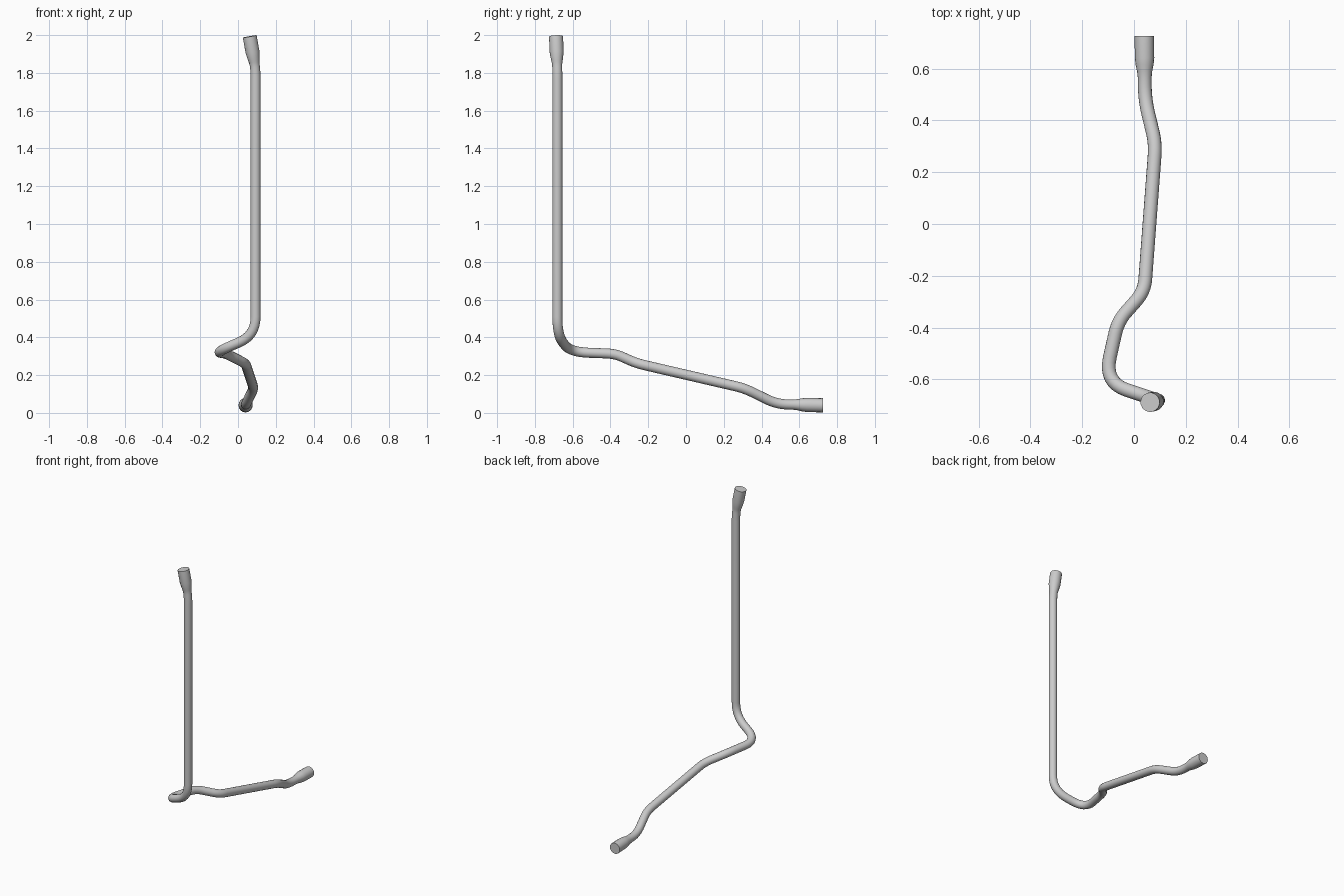
import bpy
from mathutils import Vector

if "Cube" in bpy.data.objects:
    bpy.data.objects.remove(bpy.data.objects["Cube"])

R = 0.0265        # pipe radius
FLARE = 0.0375    # socket radius at both ends

# corner points of the pipe run, with the bend distance at each corner
corners = [
    ((0.062, -0.688, 1.993), 0.0),
    ((0.093, -0.681, 1.82), 0.05),
    ((0.093, -0.681, 0.41), 0.10),
    ((-0.115, -0.612, 0.322), 0.10),
    ((-0.062, -0.375, 0.313), 0.05),
    ((0.040, -0.260, 0.262), 0.05),
    ((0.083, 0.310, 0.130), 0.05),
    ((0.042, 0.480, 0.046), 0.06),
    ((0.040, 0.725, 0.040), 0.0),
]


def rounded_path(items, steps=8):
    """Replace every inner corner with a smooth bend."""
    pts = [Vector(p) for p, _ in items]
    out = [pts[0]]
    for i in range(1, len(pts) - 1):
        p, d = pts[i], items[i][1]
        a = p + (pts[i - 1] - p).normalized() * d
        b = p + (pts[i + 1] - p).normalized() * d
        for k in range(steps + 1):
            t = k / steps
            out.append(a * (1 - t) ** 2 + p * 2 * t * (1 - t) + b * t * t)
    out.append(pts[-1])
    return out


def add_socket_points(path):
    """Insert points where the socket narrows down to the pipe."""
    d = (path[1] - path[0]).normalized()
    return [path[0], path[0] + d * 0.085] + path[1:]


def socket_radius(dist):
    """Full socket radius near an end, tapering to the pipe radius."""
    t = min(max((dist - 0.085) / 0.075, 0), 1)
    t = t * t * (3 - 2 * t)
    return FLARE + (R - FLARE) * t


path = add_socket_points(rounded_path(corners))
path = add_socket_points(path[::-1])[::-1]
# extra rings along the lower socket taper, which lies on a straight run
end, inner = path[-2], path[-3]
d = (inner - end).normalized()
path[-2:-2] = [end + d * s for s in (0.075, 0.05, 0.025)]

# running length along the pipe
length = [0.0]
for a, b in zip(path, path[1:]):
    length.append(length[-1] + (b - a).length)

# pipe swept along the path
curve = bpy.data.curves.new("bent_pipe", "CURVE")
curve.dimensions = "3D"
curve.bevel_depth = 1.0
curve.bevel_resolution = 6
curve.use_fill_caps = True
spline = curve.splines.new("POLY")
spline.points.add(len(path) - 1)
for pt, co, s in zip(spline.points, path, length):
    pt.co = (*co, 1)
    pt.radius = socket_radius(min(s, length[-1] - s))

pipe = bpy.data.objects.new("bent_pipe", curve)
bpy.context.collection.objects.link(pipe)
bpy.context.view_layer.objects.active = pipe
pipe.select_set(True)
bpy.ops.object.convert(target="MESH")
bpy.ops.object.shade_smooth_by_angle()
